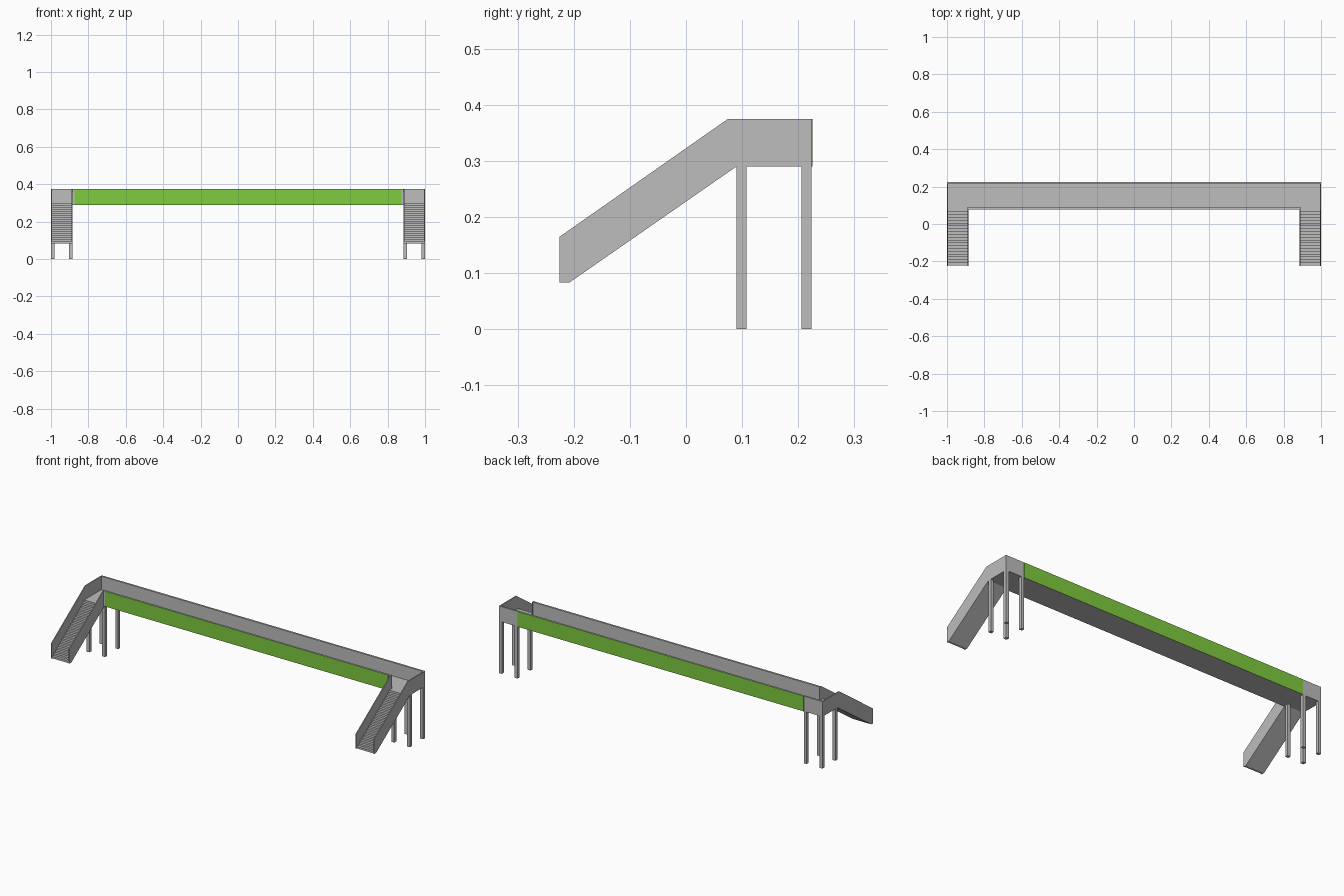
import bpy
import bmesh

cube = bpy.data.objects.get("Cube")
if cube:
    bpy.data.objects.remove(cube, do_unlink=True)


def make_material(name, color):
    mat = bpy.data.materials.new(name)
    mat.use_nodes = True
    mat.diffuse_color = color
    mat.node_tree.nodes["Principled BSDF"].inputs["Base Color"].default_value = color
    return mat


GREY = make_material("concrete grey", (0.51, 0.51, 0.51, 1))
GREEN = make_material("panel green", (0.21, 0.60, 0.05, 1))


def extrude_profile(name, profile, x0, x1, mat=GREY):
    """Extrude a (y, z) outline along x."""
    bm = bmesh.new()
    face = bm.faces.new([bm.verts.new((x0, y, z)) for y, z in profile])
    moved = bmesh.ops.extrude_face_region(bm, geom=[face])["geom"]
    verts = [v for v in moved if isinstance(v, bmesh.types.BMVert)]
    bmesh.ops.translate(bm, verts=verts, vec=(x1 - x0, 0, 0))
    bmesh.ops.recalc_face_normals(bm, faces=bm.faces)
    mesh = bpy.data.meshes.new(name)
    bm.to_mesh(mesh)
    bm.free()
    mesh.materials.append(mat)
    obj = bpy.data.objects.new(name, mesh)
    bpy.context.collection.objects.link(obj)
    return obj


def box(name, x, y, z, mat=GREY):
    outline = [(y[0], z[0]), (y[1], z[0]), (y[1], z[1]), (y[0], z[1])]
    return extrude_profile(name, outline, x[0], x[1], mat)


# Main levels and widths
BASE, FLOOR, TOP = 0.29, 0.30, 0.375
FRONT, BACK = 0.078, 0.224
INNER, WALL, SKIN = 0.885, 0.005, 0.001
FOOT_Y, FOOT_Z = -0.225, 0.083

# Deck and long parapets
box("deck_floor", (-1, 1), (FRONT, BACK), (BASE, FLOOR))
box("front_parapet", (-INNER, INNER), (FRONT, FRONT + 0.01), (BASE, TOP))
box("back_parapet", (-1, 1), (BACK - 0.01, BACK), (BASE, TOP))

# Green cladding on both long faces
box("front_panel", (-0.875, 0.875), (FRONT - SKIN, FRONT), (BASE, TOP), GREEN)
box("back_panel", (-INNER, INNER), (BACK, BACK + SKIN), (BASE, TOP), GREEN)

# Stair outlines
slope_side = [(FOOT_Y, FOOT_Z), (-0.208, FOOT_Z), (0.09, BASE)]
rail_top = [(0.075, TOP), (FOOT_Y, 0.165)]
outer_side = slope_side + [(BACK, BASE), (BACK, TOP)] + rail_top
inner_side = slope_side + [(0.09, TOP)] + rail_top

STEPS = 20
start = FOOT_Y + 0.003
run = (FRONT - start) / STEPS
rise = (FLOOR - FOOT_Z) / STEPS
treads = []
for i in range(STEPS):
    z = FOOT_Z + (i + 1) * rise
    treads += [(start + i * run, z), (start + (i + 1) * run, z)]
flight = [(start, FOOT_Z)] + treads + [(0.09, FLOOR), (0.09, BASE), (-0.208, FOOT_Z)]

# Staircase, side walls and legs at each end
for side, s in (("left", 1), ("right", -1)):
    extrude_profile(side + "_outer_wall", outer_side, s * (1 - WALL), s)
    extrude_profile(side + "_inner_wall", inner_side, s * INNER, s * (INNER + WALL))
    extrude_profile(side + "_steps", flight, s * (INNER + WALL), s * (1 - WALL))
    for row, y in (("front", 0.09), ("back", BACK - 0.018)):
        for place, x in (("inner", INNER), ("outer", 0.982)):
            box(f"{side}_{row}_{place}_leg", (s * x, s * (x + 0.018)),
                (y, y + 0.018), (0, BASE))
